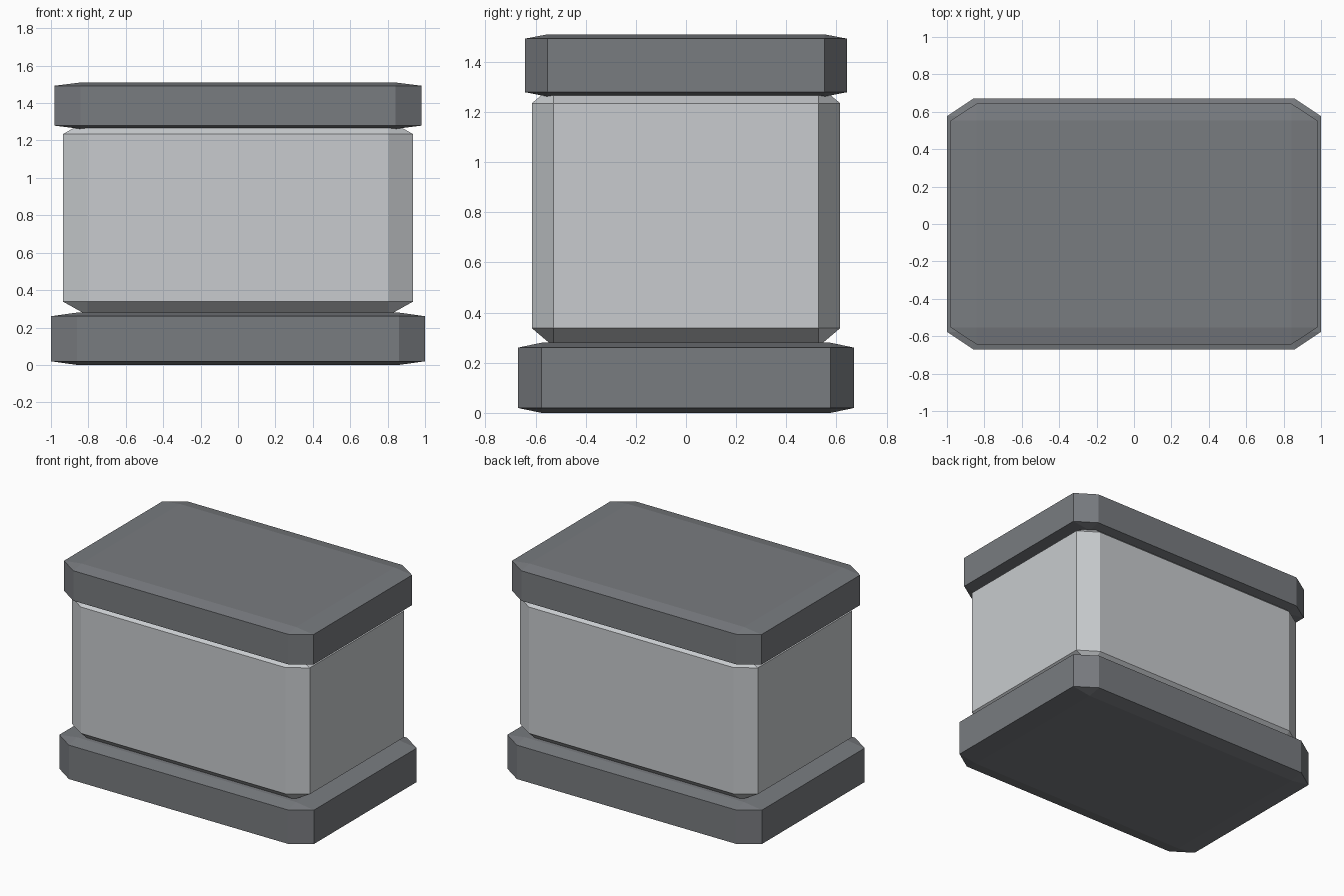
import bpy
import bmesh
from mathutils import Vector

default = bpy.data.objects.get("Cube")
if default:
    bpy.data.objects.remove(default, do_unlink=True)


def flat_material(name, color):
    mat = bpy.data.materials.new(name)
    mat.use_nodes = True
    mat.diffuse_color = color
    mat.node_tree.nodes["Principled BSDF"].inputs["Base Color"].default_value = color
    return mat


def chamfered_block(name, half_x, half_y, bottom, top, mat, chamfer=0.14):
    """Chamfer a unit block, then stretch it so the chamfers scale with it."""
    bm = bmesh.new()
    bmesh.ops.create_cube(bm, size=2)
    bmesh.ops.bevel(bm, geom=bm.edges[:], offset=chamfer, segments=1,
                    affect='EDGES', profile=0.5)
    bmesh.ops.scale(bm, verts=bm.verts, vec=Vector((half_x, half_y, (top - bottom) / 2)))
    bmesh.ops.recalc_face_normals(bm, faces=bm.faces)
    mesh = bpy.data.meshes.new(name)
    bm.to_mesh(mesh)
    bm.free()
    mesh.materials.append(mat)
    obj = bpy.data.objects.new(name, mesh)
    obj.location.z = (bottom + top) / 2
    bpy.context.collection.objects.link(obj)
    return obj


dark = flat_material("dark grey", (0.19, 0.2, 0.215, 1))
light = flat_material("light grey", (0.58, 0.6, 0.62, 1))

# Wide foot, slightly narrower body, overhanging lid
chamfered_block("base", 1.0, 0.67, 0.0, 0.28, dark)
chamfered_block("body", 0.935, 0.615, 0.265, 1.308, light)
chamfered_block("lid", 0.98, 0.643, 1.262, 1.51, dark)
